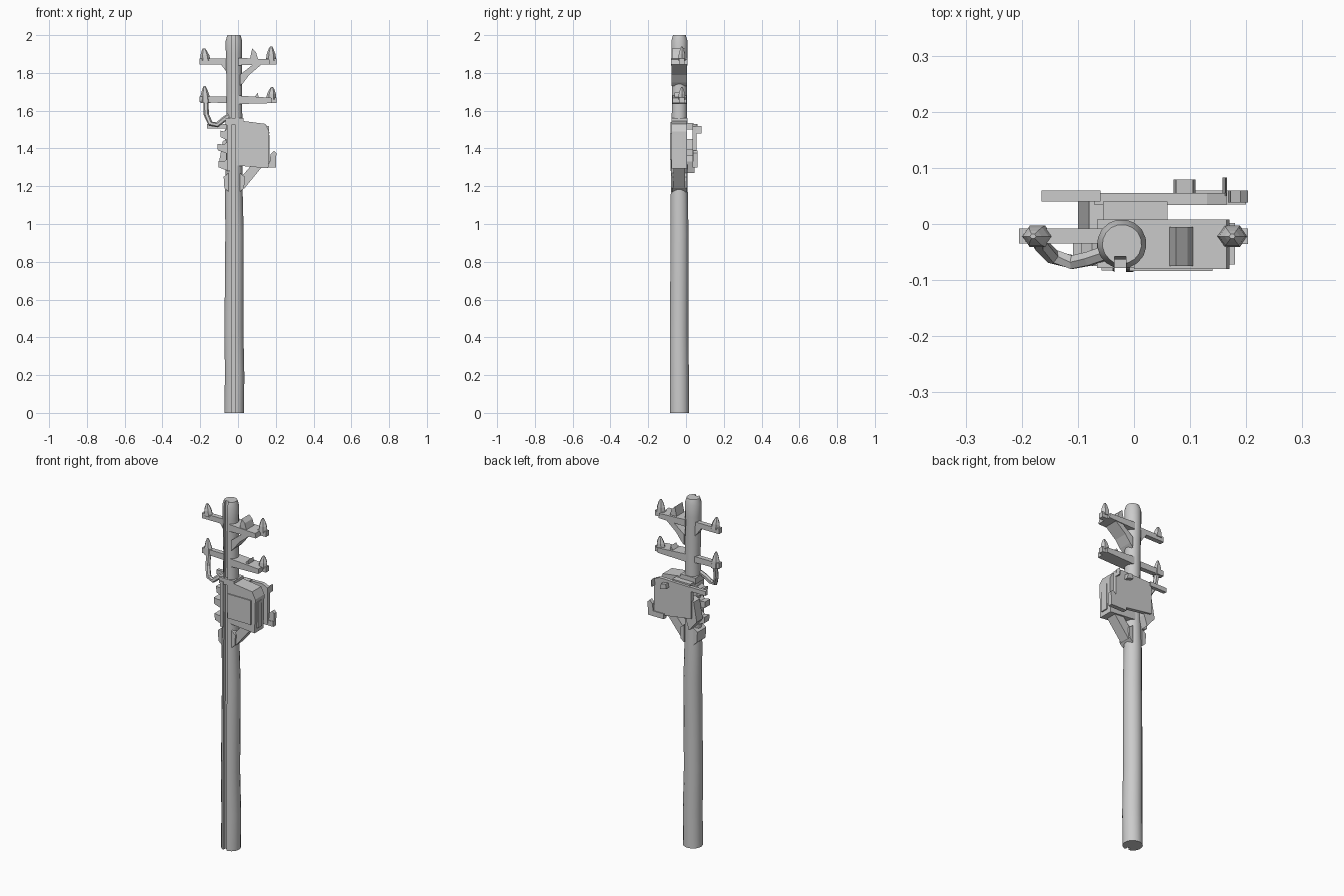
import bpy, bmesh, math
from mathutils import Vector

if "Cube" in bpy.data.objects:
    bpy.data.objects.remove(bpy.data.objects["Cube"], do_unlink=True)

GREY = (0.6, 0.6, 0.6, 1)
mat = bpy.data.materials.new("weathered grey")
mat.use_nodes = True
mat.diffuse_color = GREY
mat.node_tree.nodes["Principled BSDF"].inputs["Base Color"].default_value = GREY


def finish(name, bm, smooth=False):
    bmesh.ops.recalc_face_normals(bm, faces=bm.faces)
    mesh = bpy.data.meshes.new(name)
    bm.to_mesh(mesh)
    bm.free()
    mesh.materials.append(mat)
    ob = bpy.data.objects.new(name, mesh)
    bpy.context.collection.objects.link(ob)
    if smooth:
        bpy.ops.object.select_all(action='DESELECT')
        ob.select_set(True)
        bpy.context.view_layer.objects.active = ob
        bpy.ops.object.shade_smooth_by_angle(angle=math.radians(35))
    return ob


def loft(name, rings, smooth=False):
    """Skin a list of equal-length point rings and cap both ends."""
    bm = bmesh.new()
    rows = [[bm.verts.new(p) for p in ring] for ring in rings]
    n = len(rows[0])
    for a, b in zip(rows, rows[1:]):
        for i in range(n):
            j = (i + 1) % n
            bm.faces.new((a[i], a[j], b[j], b[i]))
    bm.faces.new(rows[0])
    bm.faces.new(rows[-1])
    return finish(name, bm, smooth)


def slab(name, outline, y0, y1):
    """Extrude an x-z outline between two depths."""
    return loft(name, [[(x, y, z) for x, z in outline] for y in (y0, y1)])


def block(name, x0, x1, y0, y1, z0, z1):
    return slab(name, [(x0, z0), (x1, z0), (x1, z1), (x0, z1)], y0, y1)


def insulator(name, x, y, z, height, width, lean):
    """Lumpy tapered peg: wide foot, narrow leaning tip."""
    rings = []
    for t, s in ((0, 1), (0.45, 0.85), (0.8, 0.5), (1, 0.2)):
        w = width * s / 2
        cx = x + lean * t
        rings.append([(cx + w * math.cos(a), y + w * 0.8 * math.sin(a), z + height * t)
                      for a in (k * math.tau / 6 for k in range(6))])
    return loft(name, rings)


def tube(name, points, radius, sides=6):
    pts = [Vector(p) for p in points]
    rings = []
    for i, p in enumerate(pts):
        d = (pts[min(i + 1, len(pts) - 1)] - pts[max(i - 1, 0)]).normalized()
        u = d.cross(Vector((0, 1, 0.01))).normalized()
        v = d.cross(u)
        rings.append([p + radius * (u * math.cos(a) + v * math.sin(a))
                      for a in (k * math.tau / sides for k in range(sides))])
    return loft(name, rings)


# Pole: round section with a narrow cable groove down the front
def pole_ring(z, r, dx=0, dy=0):
    cx, cy = -0.02 + dx, -0.036 + dy
    ring = []
    for k in range(15):
        a = math.radians(-72 + k * 324 / 15)
        ring.append((cx + r * math.cos(a), cy + r * math.sin(a), z))
    left, right = -0.035, -0.014
    for x, depth in ((left, 0.95), (left, 0.62), (right, 0.62), (right, 0.95)):
        ring.append((x, cy - r * depth, z))
    return ring


levels = [(0, .052), (.2, .052), (.45, .05), (.7, .05), (.95, .049), (1.15, .047),
          (1.22, .045), (1.5, .042), (1.7, .041), (1.9, .043), (1.97, .044), (2.0, .035)]
loft("pole", [pole_ring(z, r, 0.002 * math.sin(z * 9), 0.001 * math.cos(z * 7))
              for z, r in levels], smooth=True)

# Collar and strut roots where the equipment starts
for side in (-1, 1):
    x = -0.02 + side * 0.03
    slab("collar_lug", [(x, 1.17), (x + side * .022, 1.19), (x + side * .026, 1.25),
                        (x, 1.27)], -.075, .005)
slab("box_strut", [(.01, 1.18), (.035, 1.19), (.125, 1.30), (.07, 1.31), (.01, 1.24)],
     -.065, -.005)

# Upper cross arm, with a wide right half and a broad brace
slab("upper_arm_left", [(-.205, 1.845), (-.09, 1.845), (-.05, 1.79), (-.05, 1.875),
                        (-.205, 1.875)], -.035, -.008)
slab("upper_arm_right", [(.0, 1.84), (.17, 1.845), (.165, 1.872), (.0, 1.88)], -.08, .008)
block("upper_arm_tip", .15, .203, -.036, -.008, 1.845, 1.875)
slab("upper_brace", [(.01, 1.73), (.03, 1.75), (.06, 1.79), (.125, 1.845), (.08, 1.845),
                     (.01, 1.79)], -.076, .004)
slab("upper_ridge", [(.06, 1.86), (.11, 1.86), (.095, 1.91), (.075, 1.93)], -.075, -.005)

# Lower cross arm
slab("lower_arm_left", [(-.205, 1.645), (-.05, 1.64), (-.05, 1.675), (-.205, 1.675)],
     -.035, -.008)
slab("lower_arm_right", [(.0, 1.635), (.18, 1.64), (.18, 1.668), (.0, 1.68)], -.072, .002)
block("lower_arm_tip", .15, .203, -.036, -.008, 1.64, 1.67)
slab("lower_ridge", [(.08, 1.66), (.11, 1.66), (.105, 1.695)], -.06, -.01)

# Insulators on both arms
for x, z, h, lean in ((-.172, 1.865, .065, -.008), (.175, 1.865, .075, .0),
                      (-.172, 1.64, .09, -.005), (.175, 1.66, .065, .005)):
    insulator("insulator", x, -.022, z, h, .055, lean)

# Hanging cable loop on the right-hand side of the model
tube("cable_loop", [(-.17, -.022, 1.65), (-.168, -.035, 1.58), (-.145, -.058, 1.53),
                    (-.11, -.068, 1.525), (-.08, -.062, 1.55), (-.045, -.05, 1.575)], .014)

# Shoulder band round the pole above the box
block("shoulder_band", -.066, .03, -.078, .008, 1.525, 1.56)

# Equipment box with a recessed front door
box = slab("equipment_box", [(-.012, 1.31), (.16, 1.295), (.165, 1.49), (.145, 1.53),
                             (.03, 1.545), (-.012, 1.54)], -.078, .004)
block("box_door", -.008, .14, -.084, -.078, 1.34, 1.48)
block("box_side_rib", .16, .168, -.06, -.02, 1.32, 1.47)

# Rear panel, its mounting blocks, rails and hook
slab("rear_panel", [(-.07, 1.345), (.165, 1.31), (.165, 1.515), (.13, 1.53), (-.07, 1.525)],
     .034, .055)
for z in (1.36, 1.50):
    block("panel_mount", -.055, .06, -.01, .04, z, z + .035)
block("rear_rail_left", -.165, -.06, .04, .06, 1.505, 1.53)
block("rear_rail_right", .1, .2, .035, .06, 1.30, 1.33)
slab("rear_hook", [(.165, 1.30), (.20, 1.305), (.203, 1.375), (.19, 1.388), (.172, 1.37)],
     .038, .06)
slab("panel_latch", [(.07, 1.49), (.11, 1.48), (.105, 1.51), (.075, 1.515)], .05, .079)
slab("panel_spike", [(.158, 1.48), (.166, 1.48), (.163, 1.52)], .05, .083)

# Small brackets and pegs on the other side of the pole
for z, reach in ((1.30, .04), (1.39, .045), (1.46, .03)):
    slab("side_bracket", [(-.05, z - .02), (-.062 - reach, z), (-.064 - reach, z + .035),
                          (-.075, z + .03), (-.05, z + .05)], -.065, -.02)
slab("rear_bracket", [(-.10, 1.33), (-.05, 1.27), (-.03, 1.33), (-.05, 1.45), (-.08, 1.44)],
     -.01, .045)
block("front_peg", -.058, -.037, -.083, -.05, 1.28, 1.54)
